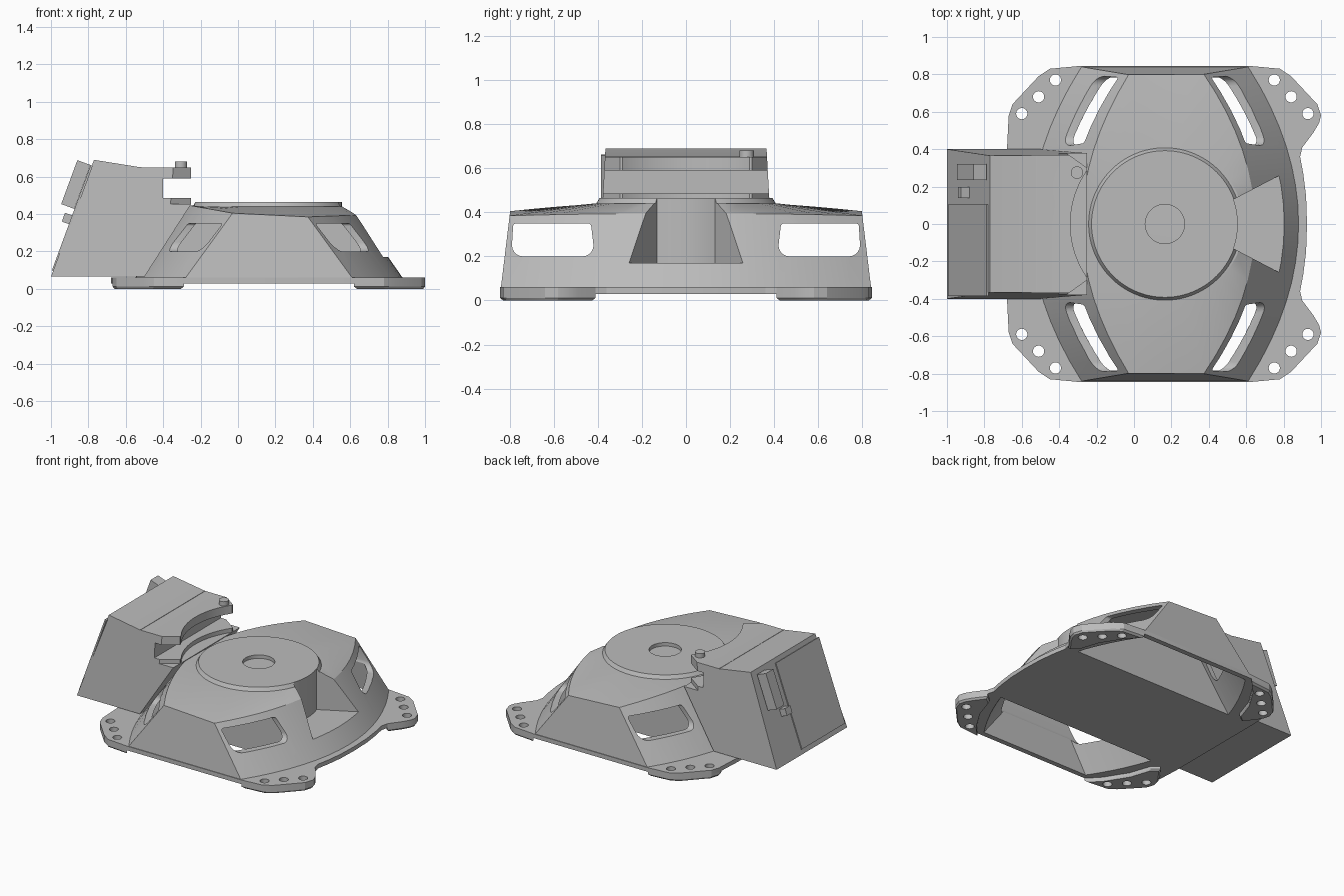
import bpy, bmesh, math
from mathutils import Matrix

if "Cube" in bpy.data.objects:
    bpy.data.objects.remove(bpy.data.objects["Cube"])

CX = 0.165          # x of the turntable axis
STEPS = 16

grey = bpy.data.materials.new("cast_grey")
grey.use_nodes = True
COLOUR = (0.5, 0.5, 0.5, 1)
grey.diffuse_color = COLOUR
grey.node_tree.nodes["Principled BSDF"].inputs["Base Color"].default_value = COLOUR


def finish(name, bm):
    bmesh.ops.recalc_face_normals(bm, faces=bm.faces)
    mesh = bpy.data.meshes.new(name)
    bm.to_mesh(mesh)
    bm.free()
    mesh.materials.append(grey)
    obj = bpy.data.objects.new(name, mesh)
    bpy.context.collection.objects.link(obj)
    return obj


def loft(name, rings):
    """Solid skinned through closed rings that share one point count."""
    bm = bmesh.new()
    rows = [[bm.verts.new(p) for p in ring] for ring in rings]
    n = len(rows[0])
    for a, b in zip(rows, rows[1:]):
        for i in range(n):
            j = (i + 1) % n
            bm.faces.new((a[i], a[j], b[j], b[i]))
    bm.faces.new(rows[0])
    bm.faces.new(rows[-1])
    return finish(name, bm)


def prism(name, outline, z0, z1):
    return loft(name, [[(x, y, z) for x, y in outline] for z in (z0, z1)])


def block(name, centre, size, tilt=0):
    bm = bmesh.new()
    m = Matrix.Translation(centre) @ Matrix.Rotation(tilt, 4, 'Y') @ Matrix.Diagonal((*size, 1))
    bmesh.ops.create_cube(bm, size=1, matrix=m)
    return finish(name, bm)


def disc(name, x, y, z0, z1, r0, r1=None, n=64):
    def ring(r, z):
        return [(x + r * math.cos(i * math.tau / n), y + r * math.sin(i * math.tau / n), z) for i in range(n)]
    return loft(name, [ring(r0, z0), ring(r1 or r0, z1)])


def cut(obj, cutters):
    for c in cutters:
        m = obj.modifiers.new("cut", 'BOOLEAN')
        m.operation, m.solver, m.object = 'DIFFERENCE', 'EXACT', c
    graph = bpy.context.evaluated_depsgraph_get()
    obj.data = bpy.data.meshes.new_from_object(obj.evaluated_get(graph))
    obj.modifiers.clear()


def wall(t, z, side, inset=0):
    """Point on the bowed sloping end wall; t runs -1..1 across the width."""
    f = (z - 0.06) / 0.33
    x = 0.88 - 0.23 * f - inset - (0.27 + 0.01 * f) * t * t
    return (x if side > 0 else 2 * CX - x, (0.84 - 0.04 * f - inset) * t, z)


def flat(a, b, n=6):
    return [tuple(p + (q - p) * i / n for p, q in zip(a, b)) for i in range(1, n)]


def body_ring(z_right, z_left):
    ts = [-1 + 2 * i / STEPS for i in range(STEPS + 1)]
    right = [wall(t, z_right(t), 1) for t in ts]
    left = [wall(t, z_left(t), -1) for t in reversed(ts)]
    return right + flat(right[-1], left[0]) + left + flat(left[-1], right[0])


# Main housing: sloping walls, then a shallow roof up to the turntable
low = body_ring(lambda t: 0.03, lambda t: 0.03)
top = body_ring(lambda t: 0.385 + 0.01 * (1 - t * t), lambda t: 0.405 + 0.045 * (1 - t * t))
collar = []
for x, y, z in top:
    d = math.hypot(x - CX, y)
    collar.append((CX + 0.42 * (x - CX) / d, 0.42 * y / d, 0.44))
housing = loft("housing", [low, top, collar])

# Hollow side bays, open underneath
cavities = []
for s in (1, -1):
    rings = []
    for z in (-0.05, 0.355):
        y_max = wall(1, z, 1, 0.035)[1]
        ts = [(0.39 + (y_max - 0.39) * i / 8) / y_max for i in range(9)]
        rings.append([wall(s * t, z, 1, 0.035) for t in ts]
                     + [wall(s * t, z, -1, 0.035) for t in reversed(ts)])
    cavities.append(loft("bay_cutter", rings))

# Rounded windows running through both end walls
windows = []
for s in (1, -1):
    shape = []
    for cy, cz, r, a in ((0.74, 0.25, 0.05, -90), (0.77, 0.335, 0.015, 0),
                         (0.445, 0.335, 0.015, 90), (0.47, 0.25, 0.05, 180)):
        for k in range(6):
            w = math.radians(a + 18 * k)
            shape.append((s * (cy + r * math.cos(w)), cz + r * math.sin(w)))
    windows.append(loft("window_cutter", [[(x, y, z) for y, z in shape] for x in (-1.2, 1.2)]))

# Wedge notch with a round back wall
arc = [math.radians(-19.6 + 39.2 * i / 10) for i in range(11)]
notch = prism("notch_cutter", [(CX + 0.39 * math.cos(a), 0.39 * math.sin(a)) for a in arc]
              + [(0.96, 0.355), (0.96, -0.355)], 0.17, 0.7)
cut(housing, cavities + windows + [notch])

# Turntable with a shallow centre recess
turntable = disc("turntable", CX, 0, 0.42, 0.465, 0.42, 0.392, 96)
recess = disc("recess_cutter", CX, 0, 0.44, 0.6, 0.105)
cut(turntable, [recess, notch])

# Base flange and four foot pads with bolt holes
foot = [(0.9, 0.41), (0.96, 0.49), (0.99, 0.54), (1.0, 0.58), (0.98, 0.64),
        (0.84, 0.79), (0.78, 0.83), (0.62, 0.845)]
half = [(0.925, 0), (0.92, 0.15), (0.905, 0.27), (0.888, 0.36)] + foot
half += [(2 * CX - x, y) for x, y in reversed(foot[3:])] + [(-0.68, 0.38)]
outline = half + [(x, -y) for x, y in reversed(half[1:])]
flange = prism("base_flange", outline, 0.03, 0.06)
holes, pads = [], []
pad = foot + [(0.7, 0.76), (0.8, 0.6), (0.85, 0.45)]
for side in (1, -1):
    for s in (1, -1):
        def place(p):
            return (CX + side * (p[0] - CX), s * p[1])
        mid = (sum(p[0] for p in pad) / len(pad), sum(p[1] for p in pad) / len(pad))
        small = [(mid[0] + 0.93 * (x - mid[0]), mid[1] + 0.93 * (y - mid[1])) for x, y in pad]
        name = ("left" if side > 0 else "right") + ("_back" if s > 0 else "_front") + "_foot_pad"
        pads.append(loft(name, [[(*place(p), z) for p in ring]
                                for ring, z in ((small, 0), (pad, 0.012), (pad, 0.031))]))
        for k in range(3):
            x, y = place((0.75 + 0.09 * k, 0.77 - 0.09 * k))
            holes.append(disc("hole_cutter", x, y, -0.1, 0.2, 0.03, n=24))
cut(flange, cavities + holes)
for p in pads:
    cut(p, holes)

# Control box: sloped back, tapered sides, cradle curved round the turntable
profile = [(-1, 0.065), (-0.5, 0.065), (-0.25, 0.455), (-0.25, 0.65), (-0.52, 0.65), (-0.77, 0.69)]
box = loft("control_box", [[(x, s * (0.4 - 0.055 * (z - 0.065)), z) for x, z in profile] for s in (1, -1)])
cradle = disc("cradle_cutter", CX, 0, 0.455, 1, 0.505, n=96)
slot = block("slot_cutter", (-0.1, 0, 0.5375), (0.6, 1, 0.105))
corners = [prism("corner_cutter", [(-0.37, s * 0.385), (-0.23, s * 0.285), (-0.2, s * 0.5), (-0.37, s * 0.5)],
                 0.455, 1) for s in (1, -1)]
cut(box, [cradle, slot] + corners)
seam = block("lid_seam", (-0.52, 0, 0.6505), (0.006, 0.73, 0.004))

# Fittings on the box
TILT = math.atan2(0.23, 0.625)
connector = block("connector", (-0.867, 0.278, 0.558), (0.075, 0.085, 0.25), TILT)
button = block("small_socket", (-0.91, 0.168, 0.375), (0.05, 0.06, 0.05), TILT)
panel = block("rear_panel", (-0.886, -0.14, 0.378), (0.012, 0.49, 0.6), TILT)
knob = disc("knob", -0.305, 0.275, 0.645, 0.68, 0.033, n=32)

for c in cavities + windows + holes + corners + [notch, recess, cradle, slot]:
    bpy.data.objects.remove(c)

# Smooth curved faces, keep edges crisp
bpy.ops.object.select_all(action='DESELECT')
for o in (housing, turntable, flange, box, knob, *pads):
    o.select_set(True)
    bpy.context.view_layer.objects.active = o
bpy.ops.object.shade_smooth_by_angle(angle=math.radians(20))
